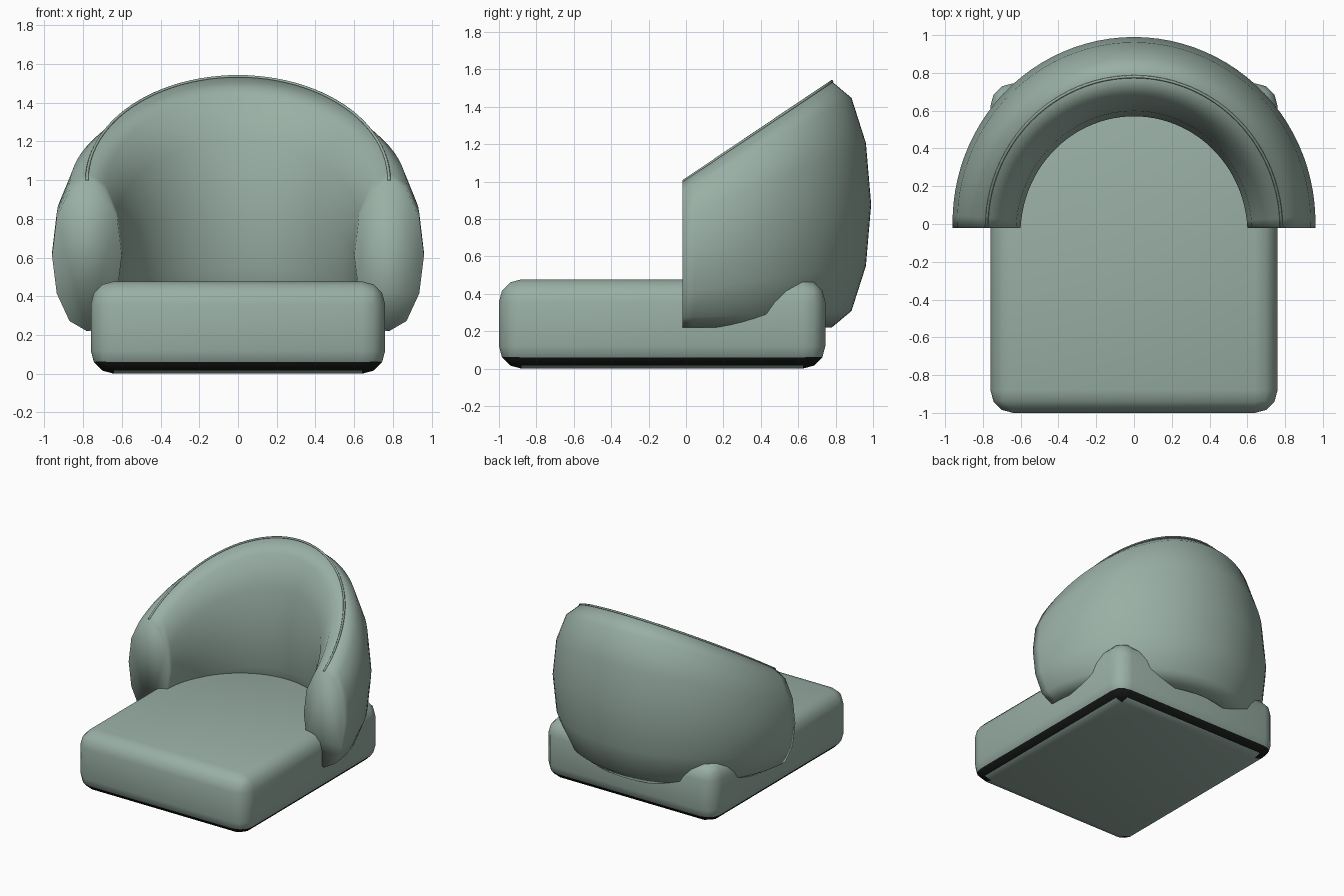
import bpy, bmesh, math

if "Cube" in bpy.data.objects:
    bpy.data.objects.remove(bpy.data.objects["Cube"])


def material(name, rgb):
    m = bpy.data.materials.new(name)
    m.diffuse_color = (*rgb, 1)
    m.use_nodes = True
    m.node_tree.nodes["Principled BSDF"].inputs["Base Color"].default_value = m.diffuse_color
    return m


SAGE = material("sage fabric", (0.32, 0.43, 0.375))
BLACK = material("black trim", (0.008, 0.010, 0.009))


def make_object(name, bm, mats):
    bmesh.ops.recalc_face_normals(bm, faces=bm.faces[:])
    mesh = bpy.data.meshes.new(name)
    bm.to_mesh(mesh)
    bm.free()
    for m in mats:
        mesh.materials.append(m)
    obj = bpy.data.objects.new(name, mesh)
    bpy.context.collection.objects.link(obj)
    mesh.polygons.foreach_set("use_smooth", [True] * len(mesh.polygons))
    return obj


def sweep(name, section, sides, steps=48):
    """Sweep a closed section(t, a) around the half ring and cap both ends."""
    bm = bmesh.new()
    rings = [[bm.verts.new(section(math.pi * i / steps, 2 * math.pi * k / sides))
              for k in range(sides)] for i in range(steps + 1)]
    for r0, r1 in zip(rings, rings[1:]):
        for k in range(sides):
            n = (k + 1) % sides
            bm.faces.new((r0[k], r0[n], r1[n], r1[k]))
    bm.faces.new(rings[0])
    bm.faces.new(rings[-1])
    return make_object(name, bm, [SAGE])


FRONT_Y, RX, RY = -0.02, 0.78, 0.80    # centre line of the curved back
BOTTOM, ARM_TOP, BACK_TOP = 0.22, 1.0, 1.535


def back_section(t, a):
    # elliptical padding, growing taller and thicker towards the rear
    s = math.sin(t)
    half_w = 0.18 + 0.03 * s
    top = ARM_TOP + (BACK_TOP - ARM_TOP) * s
    mid, half_h = (top + BOTTOM) / 2, (top - BOTTOM) / 2
    off = half_w * math.cos(a)
    return ((RX + off) * math.cos(t), FRONT_Y + (RY + off) * s, mid + half_h * math.sin(a))


def piping_section(t, a):
    # thin cord along the crest of the back
    s, r = math.sin(t), 0.008
    off = r * math.cos(a)
    return ((RX + off) * math.cos(t), FRONT_Y + (RY + off) * s,
            ARM_TOP + (BACK_TOP - ARM_TOP) * s + r * math.sin(a))


sweep("curved_back", back_section, 12)
sweep("crest_piping", piping_section, 6)

# Seat cushion: rounded block
bm = bmesh.new()
bmesh.ops.create_cube(bm, size=1)
for v in bm.verts:
    v.co = (v.co.x * 1.52, v.co.y * 1.745 - 0.1275, (v.co.z + 0.5) * 0.477)
bmesh.ops.bevel(bm, geom=bm.edges[:], offset=0.12, segments=3, profile=0.5,
                affect='EDGES', clamp_overlap=True)
# black trim band on the lower rounded edge
for f in bm.faces:
    f.material_index = 1 if 0.015 < f.calc_center_median().z < 0.065 else 0
seat = make_object("seat_cushion", bm, [SAGE, BLACK])
bpy.context.view_layer.objects.active = seat
seat.select_set(True)
bpy.ops.object.shade_smooth_by_angle(angle=math.radians(40))
